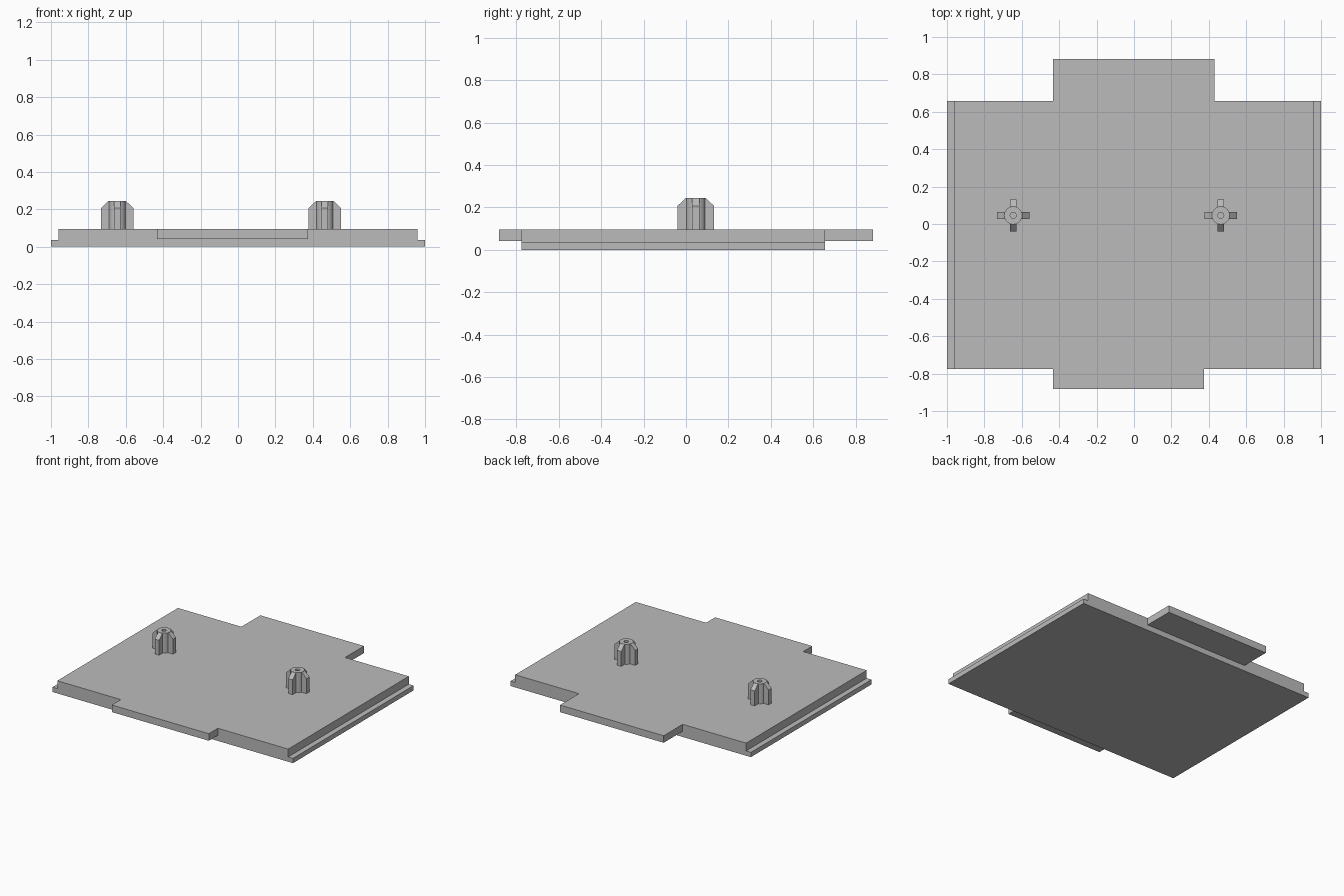
import bpy, bmesh, math
from mathutils import Matrix, Vector

cube = bpy.data.objects.get("Cube")
if cube:
    bpy.data.objects.remove(cube, do_unlink=True)

GREY = (0.5, 0.5, 0.5, 1)
grey = bpy.data.materials.new("plain grey")
grey.use_nodes = True
grey.diffuse_color = GREY
grey.node_tree.nodes["Principled BSDF"].inputs["Base Color"].default_value = GREY

DECK_TOP, LIP_TOP, TAB_BOTTOM = 0.095, 0.036, 0.042
FRONT, BACK, END = -0.775, 0.657, 0.882


def finish(name, bm):
    bmesh.ops.recalc_face_normals(bm, faces=bm.faces)
    mesh = bpy.data.meshes.new(name)
    bm.to_mesh(mesh)
    bm.free()
    mesh.materials.append(grey)
    obj = bpy.data.objects.new(name, mesh)
    bpy.context.collection.objects.link(obj)
    return obj


def extrude_xz(bm, profile, y0, y1):
    """Extrude an x-z profile along y and return its vertices."""
    face = bm.faces.new([bm.verts.new((x, y0, z)) for x, z in profile])
    start = list(face.verts)
    out = bmesh.ops.extrude_face_region(bm, geom=[face], use_keep_orig=True)
    end = [v for v in out["geom"] if isinstance(v, bmesh.types.BMVert)]
    bmesh.ops.translate(bm, verts=end, vec=(0, y1 - y0, 0))
    return start + end


# Plate with a stepped lip along both sides
half = [(1, 0), (1, LIP_TOP), (0.96, LIP_TOP), (0.96, DECK_TOP)]
bm = bmesh.new()
extrude_xz(bm, half + [(-x, z) for x, z in reversed(half)], FRONT, BACK)
finish("plate", bm)

# Thin tabs at the front and back, flush with the deck
for name, x1, y0, y1 in (("front_tab", 0.375, -END, FRONT),
                         ("back_tab", 0.43, BACK, END)):
    bm = bmesh.new()
    extrude_xz(bm, [(-0.432, TAB_BOTTOM), (x1, TAB_BOTTOM),
                    (x1, DECK_TOP), (-0.432, DECK_TOP)], y0, y1)
    finish(name, bm)


def peg(name, x, y):
    """Hollow post with four chamfered ribs."""
    top, outer, hole, sides = 0.245, 0.048, 0.016, 24
    bm = bmesh.new()
    # Tube wall, spun from its section
    section = [(hole, DECK_TOP), (outer, DECK_TOP), (outer, top), (hole, top)]
    verts = [bm.verts.new((r, 0, z)) for r, z in section]
    edges = [bm.edges.new((verts[i], verts[(i + 1) % 4])) for i in range(4)]
    bmesh.ops.spin(bm, geom=verts + edges, cent=(0, 0, 0), axis=(0, 0, 1),
                   angle=math.tau, steps=sides, use_merge=True)
    bmesh.ops.remove_doubles(bm, verts=bm.verts, dist=0.0001)
    # Ribs
    rib = [(0.03, DECK_TOP), (0.086, DECK_TOP), (0.086, 0.207),
           (0.046, top), (0.03, 0.23)]
    for i in range(4):
        new = extrude_xz(bm, rib, -0.018, 0.018)
        bmesh.ops.rotate(bm, verts=new, cent=Vector(),
                         matrix=Matrix.Rotation(i * math.pi / 2, 3, "Z"))
    obj = finish(name, bm)
    obj.location = (x, y, 0)
    bpy.ops.object.select_all(action="DESELECT")
    obj.select_set(True)
    bpy.context.view_layer.objects.active = obj
    bpy.ops.object.shade_smooth_by_angle(angle=math.radians(30))


peg("right_peg", -0.646, 0.046)
peg("left_peg", 0.464, 0.046)
